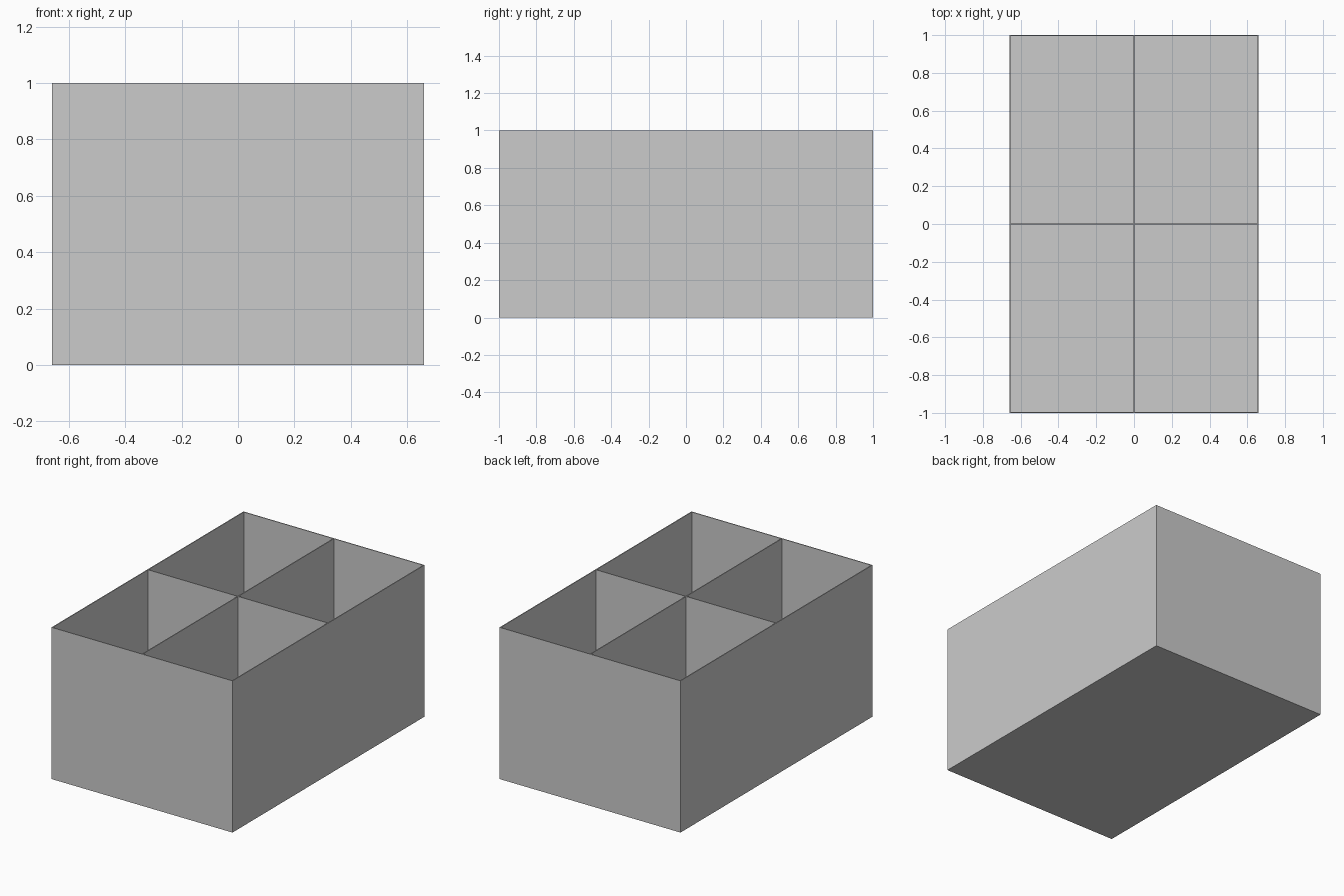
import bpy

if "Cube" in bpy.data.objects:
    bpy.data.objects.remove(bpy.data.objects["Cube"])

W, D, H = 1.32, 2.0, 1.0   # overall size
T = 0.006                  # sheet thickness


def panel(name, size, centre):
    bpy.ops.mesh.primitive_cube_add(size=1, location=centre)
    ob = bpy.context.object
    ob.name = name
    ob.scale = size
    bpy.ops.object.transform_apply(location=False, rotation=False, scale=True)
    return ob


# Floor
panel("floor", (W, D, T), (0, 0, T / 2))

# Outer walls
wall_h = H - T
wall_z = T + wall_h / 2
for side, s in (("left", -1), ("right", 1)):
    panel(side + "_wall", (T, D, wall_h), (s * (W - T) / 2, 0, wall_z))
for side, s in (("front", -1), ("back", 1)):
    panel(side + "_wall", (W - 2 * T, T, wall_h), (0, s * (D - T) / 2, wall_z))

# Crossing dividers, the cross one split around the long one
panel("long_divider", (T, D - 2 * T, wall_h), (0, 0, wall_z))
half = (W - 3 * T) / 2
for side, s in (("left", -1), ("right", 1)):
    panel(side + "_cross_divider", (half, T, wall_h), (s * (T + half) / 2, 0, wall_z))
